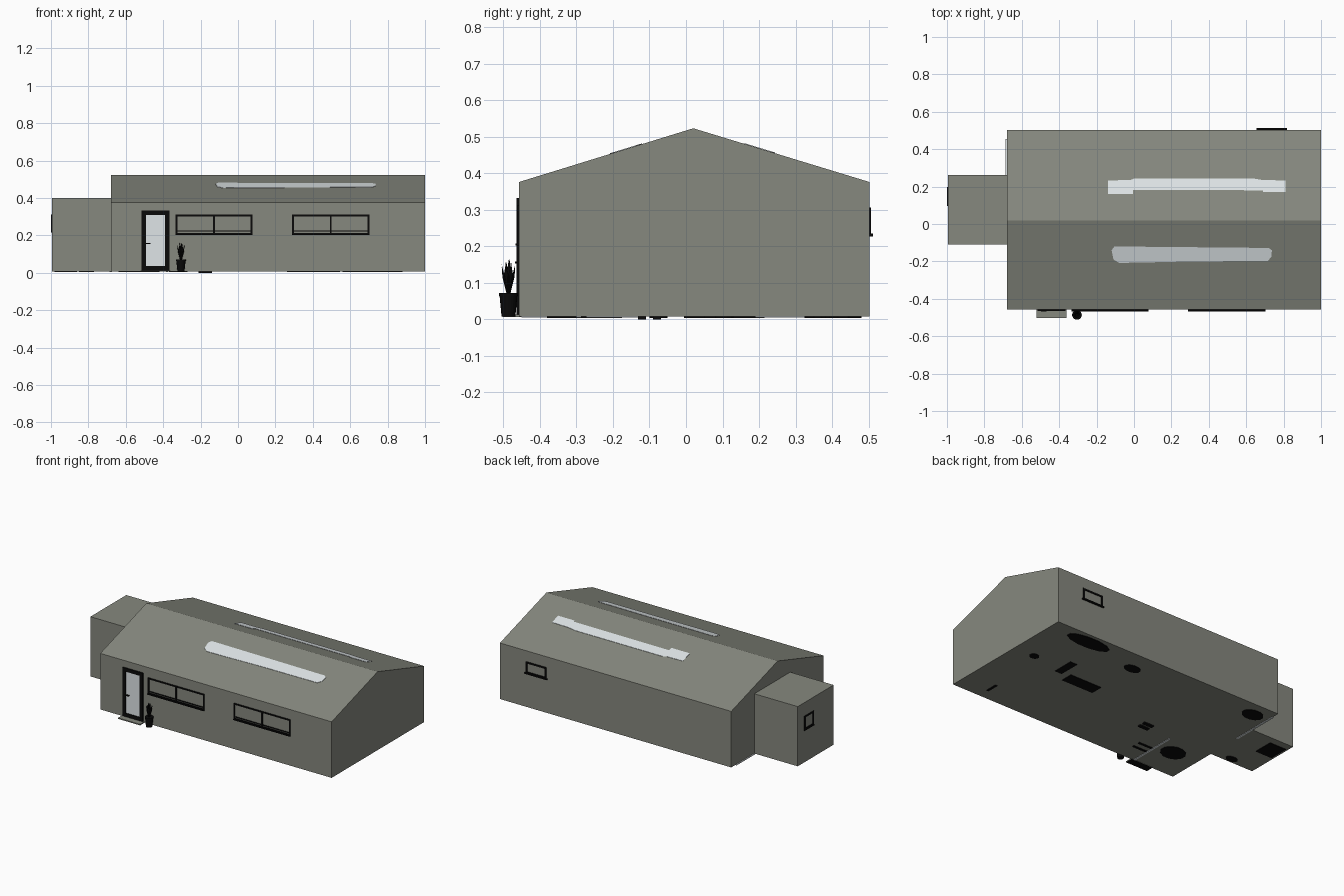
import bpy, bmesh, math
from mathutils import Vector

if "Cube" in bpy.data.objects:
    bpy.data.objects.remove(bpy.data.objects["Cube"])


def material(name, rgb):
    m = bpy.data.materials.new(name)
    m.diffuse_color = (*rgb, 1)
    m.use_nodes = True
    m.node_tree.nodes["Principled BSDF"].inputs["Base Color"].default_value = m.diffuse_color
    return m


WALL = material("grey_plaster", (0.238, 0.246, 0.209))
PALE = material("pale_glass", (0.77, 0.82, 0.84))
DARK = material("black", (0.003, 0.003, 0.003))


def mesh_object(name, bm, mat):
    bmesh.ops.recalc_face_normals(bm, faces=bm.faces)
    me = bpy.data.meshes.new(name)
    bm.to_mesh(me)
    bm.free()
    me.materials.append(mat)
    ob = bpy.data.objects.new(name, me)
    bpy.context.collection.objects.link(ob)
    return ob


def add_box(bm, x0, x1, y0, y1, z0, z1):
    r = bmesh.ops.create_cube(bm, size=1)
    for v in r["verts"]:
        v.co = Vector((x1 if v.co.x > 0 else x0,
                       y1 if v.co.y > 0 else y0,
                       z1 if v.co.z > 0 else z0))


def box(name, dims, mat):
    bm = bmesh.new()
    add_box(bm, *dims)
    return mesh_object(name, bm, mat)


def prism(name, base, offset, mat):
    """Extrude a closed outline along an offset."""
    bm = bmesh.new()
    f = bm.faces.new([bm.verts.new(p) for p in base])
    r = bmesh.ops.extrude_face_region(bm, geom=[f], use_keep_orig=True)
    for v in r["geom"]:
        if isinstance(v, bmesh.types.BMVert):
            v.co += Vector(offset)
    return mesh_object(name, bm, mat)


# Main house body with gable roof
X0, X1, Y0, Y1 = -0.68, 1.0, -0.457, 0.502
BASE, EAVE, RIDGE, RY = 0.008, 0.376, 0.523, 0.02
gable = [(Y0, BASE), (Y1, BASE), (Y1, EAVE), (RY, RIDGE), (Y0, EAVE)]
prism("house_body", [(X0, y, z) for y, z in gable], (X1 - X0, 0, 0), WALL)

# Flat roofed side annex
box("annex", (-0.995, X0 + 0.01, -0.11, 0.262, BASE, 0.4), WALL)


# Pale plates lying on the roof slopes
def roof_z(y):
    edge = Y0 if y < RY else Y1
    return RIDGE + (EAVE - RIDGE) * (y - RY) / (edge - RY)


def roof_plate(name, outline):
    prism(name, [(x, y, roof_z(y) - 0.002) for x, y in outline],
          (0, 0, 0.004), PALE)


roof_plate("front_roof_light", [
    (-0.12, -0.14), (-0.105, -0.12), (0.1, -0.122), (0.72, -0.128),
    (0.737, -0.14), (0.735, -0.175), (0.715, -0.198), (0.3, -0.2),
    (0.05, -0.206), (-0.08, -0.208), (-0.11, -0.19)])
roof_plate("back_roof_light", [
    (-0.14, 0.16), (-0.005, 0.16), (-0.005, 0.183), (0.69, 0.18),
    (0.69, 0.17), (0.81, 0.17), (0.81, 0.233), (0.69, 0.235),
    (0.64, 0.243), (0.0, 0.243), (-0.02, 0.235), (-0.14, 0.233)])


# Window and door frames, built as bars on a wall
def front_window(name, x0, x1, z0, z1, ya, yb, bar=0.009, mullion=True):
    bm = bmesh.new()
    add_box(bm, x0, x0 + bar, ya, yb, z0, z1)
    add_box(bm, x1 - bar, x1, ya, yb, z0, z1)
    add_box(bm, x0, x1, ya, yb, z1 - bar, z1)
    add_box(bm, x0, x1, ya, yb, z0, z0 + bar)
    if mullion:
        xm = (x0 + x1) / 2
        add_box(bm, xm - bar / 2, xm + bar / 2, ya, yb, z0, z1)
        add_box(bm, x0, x1, ya, yb, z0 + 0.015, z0 + 0.02)
    return mesh_object(name, bm, DARK)


for name, a, b in (("left", -0.333, 0.077), ("right", 0.29, 0.702)):
    front_window(name + "_front_window", a, b, 0.205, 0.311, -0.462, -0.45)
    box(name + "_front_sill", (a, b, -0.467, -0.45, 0.202, 0.208), DARK)
front_window("back_window", 0.662, 0.812, 0.23, 0.306, 0.495, 0.506,
             0.011, False)
box("back_sill", (0.655, 0.818, 0.495, 0.512, 0.227, 0.235), DARK)

# Annex window: a frame turned onto the end wall
w = front_window("annex_window", -0.195, -0.1, 0.22, 0.312, -0.999, -0.99,
                 0.011, False)
w.rotation_euler = (0, 0, -math.pi / 2)
box("annex_sill", (-1.0, -0.99, 0.096, 0.199, 0.216, 0.224), DARK)

# Front door
front_window("door_frame", -0.515, -0.367, 0.013, 0.332, -0.464, -0.45,
             0.023, False)
box("door_glass", (-0.495, -0.387, -0.459, -0.45, 0.03, 0.315), PALE)
box("door_handle", (-0.497, -0.468, -0.468, -0.455, 0.153, 0.159), DARK)

# Door step with a dark underside
step = box("door_step", (-0.52, -0.36, -0.502, -0.45, 0.006, 0.013), WALL)
step.data.materials.append(DARK)
for p in step.data.polygons:
    if p.normal.z < -0.5:
        p.material_index = 1

# Plant pot
PX, PY = -0.305, -0.486
bm = bmesh.new()
r = bmesh.ops.create_cone(bm, cap_ends=True, segments=20, radius1=0.019,
                          radius2=0.025, depth=0.064)
bmesh.ops.translate(bm, verts=r["verts"], vec=(PX, PY, 0.04))
r = bmesh.ops.create_cone(bm, cap_ends=True, segments=20, radius1=0.026,
                          radius2=0.026, depth=0.008)
bmesh.ops.translate(bm, verts=r["verts"], vec=(PX, PY, 0.068))
mesh_object("plant_pot", bm, DARK)

# Pointed leaves in two rings
bm = bmesh.new()
for count, lean, top, wide in ((8, 0.020, 0.15, 0.009), (5, 0.008, 0.165, 0.008)):
    for i in range(count):
        a = math.tau * i / count + lean * 20
        d = Vector((math.cos(a), math.sin(a), 0))
        s = Vector((-d.y, d.x, 0))
        c = Vector((PX, PY, 0))
        low = c + d * 0.004 + Vector((0, 0, 0.07))
        mid = c + d * lean * 0.7 + Vector((0, 0, 0.115))
        tip = c + d * lean + Vector((0, 0, top - 0.008 * (i % 2)))
        v = [bm.verts.new(p) for p in (low - s * 0.004, low + s * 0.004,
                                       mid + s * wide, tip, mid - s * wide)]
        bm.faces.new(v)
mesh_object("plant_leaves", bm, DARK)

# Dark furniture bases showing under the floor: x, y, width, depth, sides
bases = [(0.71, 0.43, 0.30, 0.10, 12), (0.85, 0.105, 0.06, 0.05, 12),
         (0.62, 0.12, 0.05, 0.14, 4), (0.43, 0.035, 0.23, 0.08, 4),
         (0.316, 0.36, 0.11, 0.07, 12), (0.80, -0.34, 0.015, 0.08, 4),
         (-0.32, -0.28, 0.10, 0.015, 4), (-0.32, -0.33, 0.10, 0.015, 4),
         (-0.50, -0.24, 0.16, 0.13, 12), (-0.57, 0.40, 0.14, 0.10, 12),
         (-0.92, 0.15, 0.12, 0.13, 4), (-0.81, -0.075, 0.08, 0.05, 12)]
for x, y, w, d, n in bases:
    k = 1 / math.cos(math.pi / n) / 2
    ring = [(x + w * k * math.cos(math.tau * (i + .5) / n),
             y + d * k * math.sin(math.tau * (i + .5) / n), 0.004)
            for i in range(n)]
    prism("furniture_base", ring, (0, 0, 0.006), DARK)
for y in (-0.12, -0.08):
    box("floor_runner", (-0.21, -0.14, y - 0.011, y + 0.011, 0.0, 0.01), DARK)

# Partition wall feet under the floor
box("partition_foot", (-0.386, -0.374, -0.45, -0.125, 0.005, 0.01), PALE)
box("annex_partition_foot", (-0.686, -0.674, 0.126, 0.455, 0.005, 0.01), PALE)
